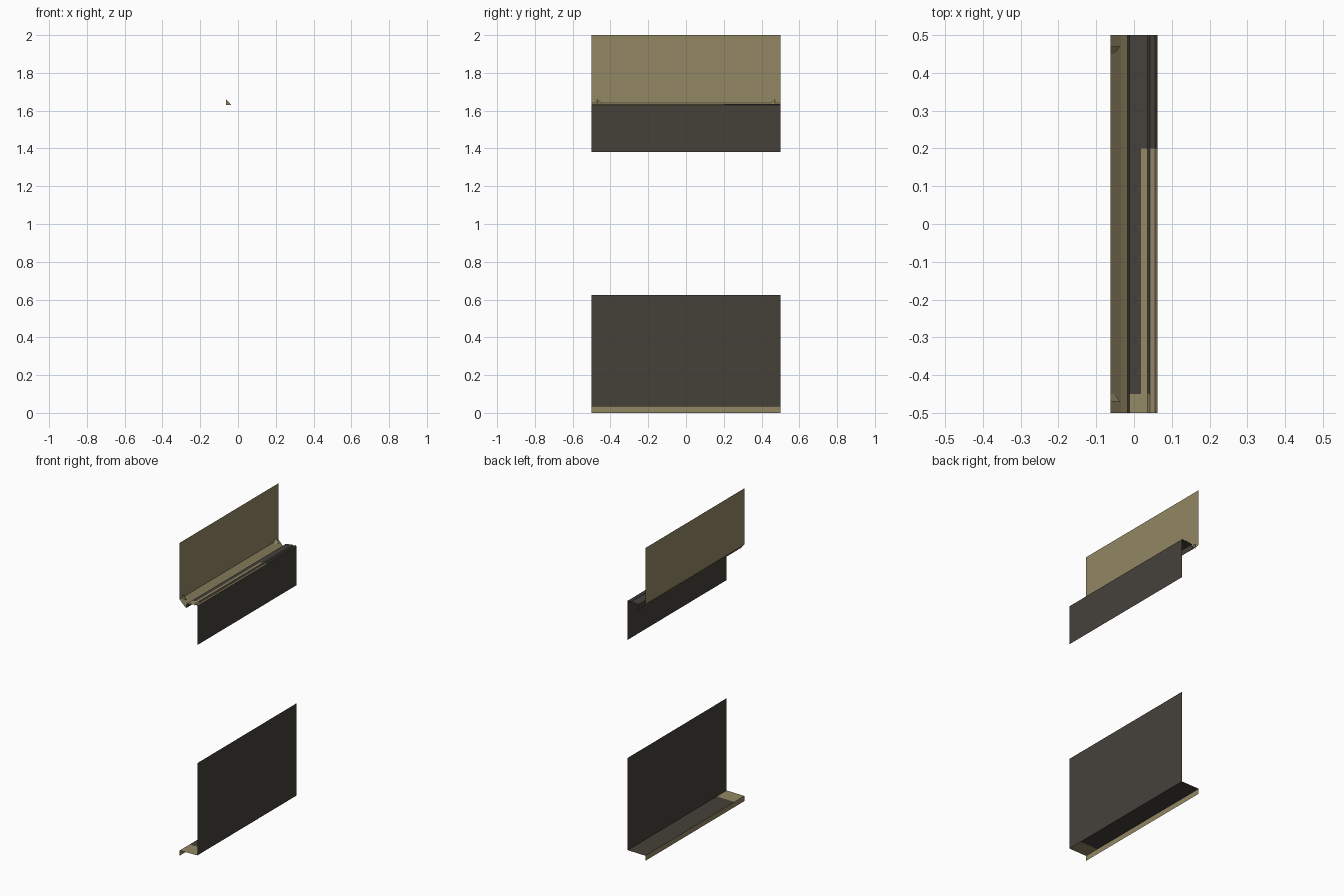
import bpy

if "Cube" in bpy.data.objects:
    bpy.data.objects.remove(bpy.data.objects["Cube"])


def material(name, rgb):
    m = bpy.data.materials.new(name)
    m.diffuse_color = (*rgb, 1)
    m.use_nodes = True
    m.node_tree.nodes["Principled BSDF"].inputs["Base Color"].default_value = m.diffuse_color
    return m


TAN = material("tan plaster", (0.29, 0.245, 0.13))
DARK = material("dark brown", (0.06, 0.052, 0.042))
X = 0.0625


def sheet(name, profile, rule, ny=1):
    """Extrude an open x-z profile along y; rule(x, y) is True for tan faces."""
    n = len(profile)
    ys = [-0.5 + j / ny for j in range(ny + 1)]
    verts = [(x, y, z) for y in ys for x, z in profile]
    # profile runs from the -x side to the +x side, so faces look up / to +x
    faces = [(j * n + i, j * n + i + 1, (j + 1) * n + i + 1, (j + 1) * n + i)
             for j in range(ny) for i in range(n - 1)]
    me = bpy.data.meshes.new(name)
    me.from_pydata(verts, [], faces)
    me.materials.append(TAN)
    me.materials.append(DARK)
    for p in me.polygons:
        p.material_index = 0 if rule(p.center.x, p.center.y) else 1
    ob = bpy.data.objects.new(name, me)
    bpy.context.collection.objects.link(ob)
    return ob


def all_tan(x, y):
    return True


def all_dark(x, y):
    return False


# upper ledge: sloping gutter, small step, then a gently ridged shelf
def ledge_rule(x, y):
    if x < -0.018:
        return True
    return (x > 0.02 and y < 0.2 and not 0.037 < x < 0.042) or (x > -0.005 and y < -0.45)


sheet("upper_wall", [(-X, 2.0), (-X, 1.64)], all_tan)
sheet("upper_ledge", [(-X, 1.64), (-0.035, 1.61), (-0.017, 1.595), (-0.012, 1.625),
                      (0.018, 1.63), (0.036, 1.632), (0.043, 1.628), (0.056, 1.635),
                      (X, 1.63)], ledge_rule, 20)
sheet("upper_apron", [(X, 1.63), (X, 1.38)], all_dark)

# lower panel with its flat ledge and short lip
sheet("lower_panel", [(X, 0.625), (X, 0.035)], all_dark)
sheet("lower_ledge", [(-X, 0.033), (X, 0.035)], lambda x, y: y < -0.4, 10)
sheet("lower_lip", [(-X, 0.033), (-X, 0.0)], all_tan)

# small corner gussets in the gutter, mirrored in y
for side, s in (("front", -1), ("back", 1)):
    v = [(-X, s * 0.47, 1.66), (-0.035, s * 0.47, 1.63),
         (-X, s * 0.47, 1.63), (-X, s * 0.44, 1.63)]
    me = bpy.data.meshes.new(side + "_gusset")
    f = [(0, 2, 1), (0, 1, 3)]
    me.from_pydata(v, [], f if s < 0 else [t[::-1] for t in f])
    me.materials.append(TAN)
    bpy.context.collection.objects.link(bpy.data.objects.new(side + "_gusset", me))
